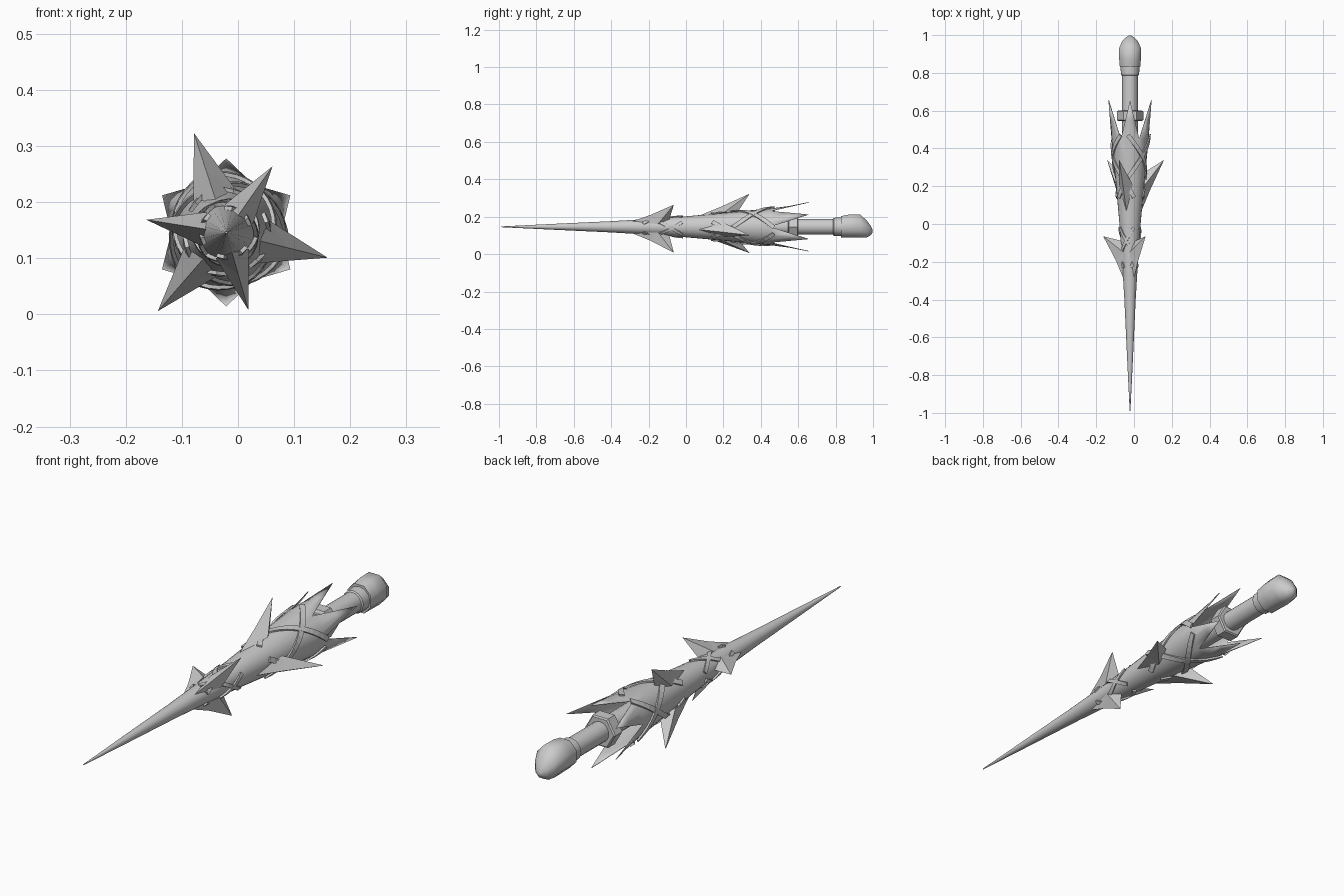
import bpy, math
from mathutils import Vector

if "Cube" in bpy.data.objects:
    bpy.data.objects.remove(bpy.data.objects["Cube"])

CX, CZ = -0.021, 0.146
grey = bpy.data.materials.new("stone_grey")
grey.diffuse_color = (0.6, 0.6, 0.6, 1)
grey.use_nodes = True
grey.node_tree.nodes["Principled BSDF"].inputs["Base Color"].default_value = grey.diffuse_color


def pt(angle, r, y):
    """Point at an angle (degrees) and radius around the long axis."""
    a = math.radians(angle)
    return (CX + r * math.cos(a), y, CZ + r * math.sin(a))


def make(name, verts, faces, smooth=None):
    me = bpy.data.meshes.new(name)
    me.from_pydata(verts, [], faces)
    me.materials.append(grey)
    ob = bpy.data.objects.new(name, me)
    bpy.context.collection.objects.link(ob)
    bpy.ops.object.select_all(action='DESELECT')
    ob.select_set(True)
    bpy.context.view_layer.objects.active = ob
    bpy.ops.object.mode_set(mode='EDIT')
    bpy.ops.mesh.select_all(action='SELECT')
    bpy.ops.mesh.normals_make_consistent(inside=False)
    bpy.ops.object.mode_set(mode='OBJECT')
    if smooth:
        bpy.ops.object.shade_smooth_by_angle(angle=math.radians(smooth))
    return ob


def lathe(name, profile, n, smooth, start=0):
    """Closed turned part from (y, radius) pairs."""
    verts = [pt(start + 360 * k / n, r, y) for y, r in profile for k in range(n)]
    faces = [(i * n + k, i * n + (k + 1) % n, (i + 1) * n + (k + 1) % n, (i + 1) * n + k)
             for i in range(len(profile) - 1) for k in range(n)]
    faces += [tuple(range(n)), tuple(range(len(verts) - n, len(verts)))]
    return make(name, verts, faces, smooth)


# Long blade, flaring into six pointed leaves at the rear
PROFILE = [(-0.99, 0.002), (-0.7, 0.016), (-0.4, 0.03), (-0.2, 0.042),
           (0.0, 0.056), (0.2, 0.074), (0.36, 0.09), (0.45, 0.098)]


def blade_radius(y):
    for (y0, r0), (y1, r1) in zip(PROFILE, PROFILE[1:]):
        if y <= y1:
            return r0 + (r1 - r0) * (y - y0) / (y1 - y0)
    return 0.098 + (y - 0.45) * 0.15


N = 24
verts = [pt(30 + 15 * k, r, y) for y, r in PROFILE for k in range(N)]
faces = [(i * N + k, i * N + (k + 1) % N, (i + 1) * N + (k + 1) % N, (i + 1) * N + k)
         for i in range(len(PROFILE) - 1) for k in range(N)]
faces.append(tuple(range(N)))
last = (len(PROFILE) - 1) * N
for leaf in range(6):
    mid = leaf * 4
    row = [last + (mid + d) % N for d in (-2, -1, 0, 1, 2)]
    s = len(verts)
    verts += [pt(30 + 60 * leaf + d, 0.111, 0.55) for d in (-13, 0, 13)]
    verts.append(pt(30 + 60 * leaf, 0.132, 0.655))
    faces += [(row[0], row[1], s), (row[1], row[2], s + 1, s),
              (row[2], row[3], s + 2, s + 1), (row[3], row[4], s + 2),
              (s, s + 1, s + 3), (s + 1, s + 2, s + 3)]
blade = make("leafed_blade", verts, faces, 40)
sol = blade.modifiers.new("thickness", 'SOLIDIFY')
sol.thickness = 0.003


# Rear-swept thorns in two rings of three
def thorn(name, angle, y0, y1, half, tip_r, tip_y):
    r0, r1 = blade_radius(y0), blade_radius(y1)
    w = math.degrees(half / r1)
    ym = y0 + (y1 - y0) * 0.7
    v = [pt(angle, r0 * 0.95, y0), pt(angle - w, r1, ym), pt(angle + w, r1, ym),
         pt(angle, r1 * 0.9, y1), pt(angle, tip_r, tip_y),
         pt(angle, r1 + 0.3 * (tip_r - r1), y0 + 0.45 * (tip_y - y0))]
    make(name, v, [(0, 1, 5), (0, 5, 2), (5, 1, 4), (5, 4, 2),
                   (1, 3, 4), (3, 2, 4), (0, 2, 3, 1)])


for i, a in enumerate((-14, 108, 229)):
    thorn(f"rear_thorn_{i + 1}", a, 0.06, 0.27, 0.04, 0.186, 0.34)
for i, a in enumerate((55, 171, 286)):
    thorn(f"front_thorn_{i + 1}", a, -0.29, -0.09, 0.033, 0.144, -0.065)


# Flat straps winding crosswise over the blade
def strap(name, a0, a1, y0, y1, width, lift):
    n = 14
    v = []
    for i in range(n + 1):
        t = i / n
        a, y = a0 + (a1 - a0) * t, y0 + (y1 - y0) * t
        r = blade_radius(y) + lift
        along = Vector((y1 - y0, math.radians(a1 - a0) * r)).normalized()
        dy = along.y * width / 2
        da = -math.degrees(along.x * width / 2 / r)
        for s, h in ((-1, 0), (1, 0), (1, -0.007), (-1, -0.007)):
            v.append(pt(a + s * da, r + h, y + s * dy))
    f = [(i * 4 + k, i * 4 + (k + 1) % 4, i * 4 + 4 + (k + 1) % 4, i * 4 + 4 + k)
         for i in range(n) for k in range(4)]
    f += [(0, 1, 2, 3), tuple(range(n * 4, n * 4 + 4))]
    make(name, v, f)


for i, a in enumerate((-14, 108, 229)):
    for side in (-1, 1):
        tag = f"{i + 1}_{'left' if side < 0 else 'right'}"
        strap(f"rear_strap_{tag}", a - side * 35, a + side * 110, 0.14, 0.47, 0.022, 0.009)
for i, a in enumerate((55, 171, 286)):
    for side in (-1, 1):
        tag = f"{i + 1}_{'left' if side < 0 else 'right'}"
        strap(f"front_strap_{tag}", a - side * 30, a + side * 100, -0.23, -0.02, 0.016, 0.007)

# Grip with hexagonal guard and end ring
lathe("grip", [(0.3, 0.042), (0.84, 0.042)], 20, 40)
lathe("guard_collar", [(0.545, 0.06), (0.55, 0.07), (0.595, 0.07), (0.6, 0.064)], 6, 0)
lathe("grip_ring", [(0.785, 0.042), (0.79, 0.048), (0.825, 0.05), (0.835, 0.05)], 12, 40)

# Faceted pommel, leaning to a low blunt point
pommel = lathe("pommel", [(0.83, 0.062), (0.87, 0.066), (0.93, 0.067),
                          (0.965, 0.05), (0.985, 0.03), (0.998, 0.008)], 8, 50, 22.5)
for v in pommel.data.vertices:
    v.co.x = CX + (v.co.x - CX) * 0.94
    if v.co.y > 0.94:
        v.co.z -= (v.co.y - 0.94) * 0.42
    elif v.co.y > 0.86:
        v.co.z += 0.004
